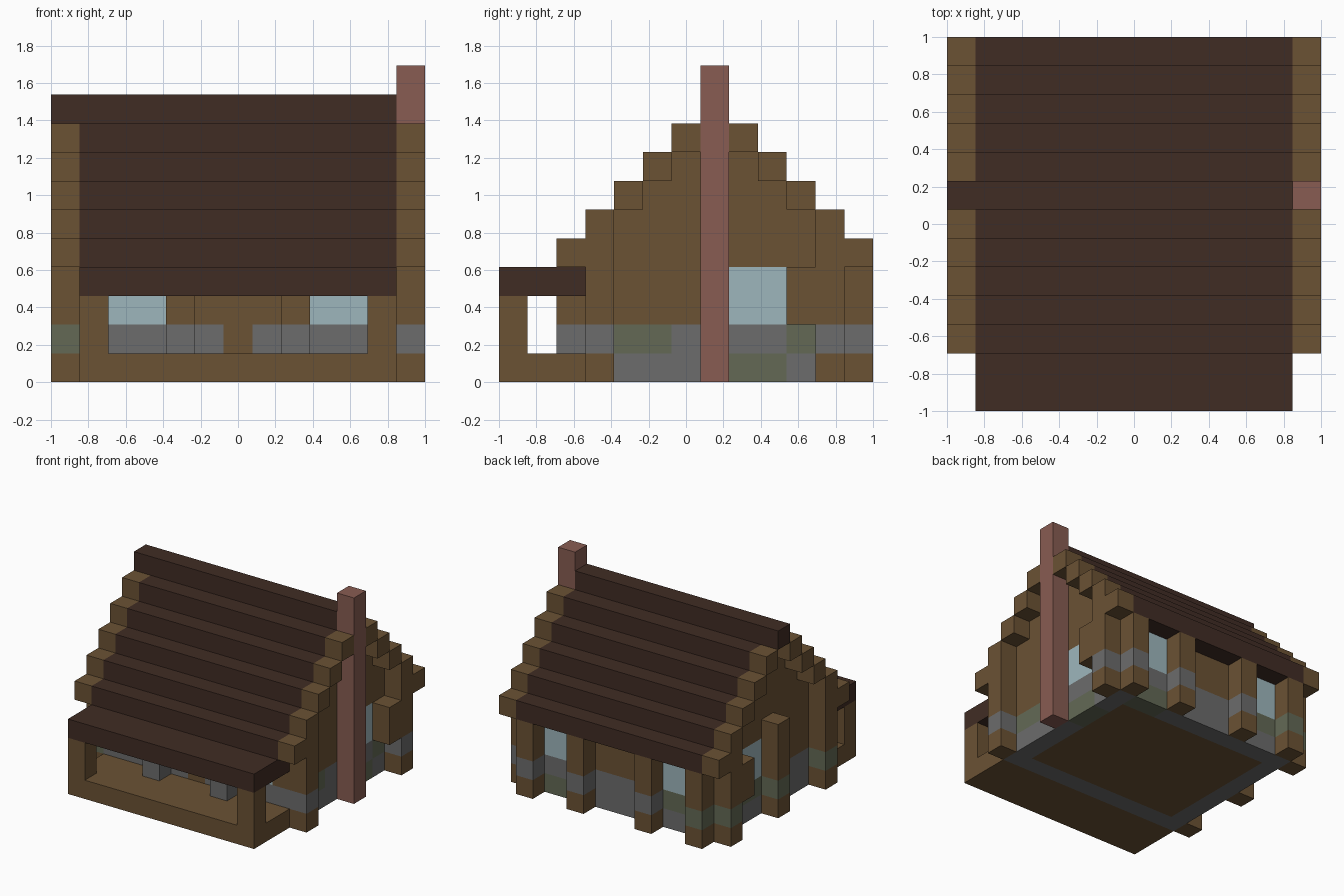
import bpy, bmesh
from mathutils import Vector

cube = bpy.data.objects.get("Cube")
if cube:
    bpy.data.objects.remove(cube)

U = 2 / 13  # one building block


def material(name, rgb):
    lin = [((c / 255 + 0.055) / 1.055) ** 2.4 for c in rgb] + [1]
    m = bpy.data.materials.new(name)
    m.use_nodes = True
    m.diffuse_color = lin
    m.node_tree.nodes["Principled BSDF"].inputs["Base Color"].default_value = lin
    return m


wood = material("oak wood", (107, 82, 52))
dark = material("dark roof wood", (64, 44, 36))
stone = material("grey stone", (108, 108, 108))
moss = material("mossy stone", (99, 105, 85))
glass = material("pale blue glass", (158, 182, 188))
brick = material("red brick", (136, 92, 82))


def box(name, x, y, z, mat, band=None):
    """Block spanning inclusive cell ranges; band colours its second course."""
    span = [(r, r) if isinstance(r, int) else r for r in (x, y, z)]
    off = Vector((-1, -1, 0))
    lo = off + Vector([s[0] for s in span]) * U
    hi = off + Vector([s[1] + 1 for s in span]) * U
    bm = bmesh.new()
    bmesh.ops.create_cube(bm, size=1)
    for v in bm.verts:
        v.co = [(lo[a] + hi[a]) / 2 + v.co[a] * (hi[a] - lo[a]) for a in range(3)]
    if band:
        for h in (U, 2 * U):
            bmesh.ops.bisect_plane(bm, geom=bm.verts[:] + bm.edges[:] + bm.faces[:],
                                   plane_co=(0, 0, h), plane_no=(0, 0, 1))
        for f in bm.faces:
            if abs(f.normal.z) < 0.5 and U < f.calc_center_median().z < 2 * U:
                f.material_index = 1
    me = bpy.data.meshes.new(name)
    bm.to_mesh(me)
    bm.free()
    me.materials.append(mat)
    if band:
        me.materials.append(band)
    ob = bpy.data.objects.new(name, me)
    bpy.context.collection.objects.link(ob)
    return ob


# Floor and front porch
box("floor", (2, 10), (4, 10), 0, wood)
box("porch_deck", (1, 11), (0, 2), 0, wood)
box("porch_roof", (1, 11), (0, 2), 3, dark)
for i in (1, 11):
    box("porch_column", i, 0, (1, 2), wood)

# Stepped roof with wooden gable trim
for k in range(4, 9):
    for j in (k - 2, 16 - k):
        box("roof_step", (1, 11), j, k, dark)
        for i in (0, 12):
            box("gable_trim", i, j, k, wood)
box("roof_ridge", (0, 11), 7, 9, dark)
box("chimney", 12, 7, (0, 10), brick)

# Side walls: stone base, window and stepped gable
for i in (1, 11):
    for k in range(2, 9):
        if k < 4:
            box("side_wall", i, (3, 7), k, wood)
            box("side_wall", i, (10, 11), k, wood)
        else:
            box("gable_wall", i, (k - 1, 15 - k), k, wood)
    box("side_window", i, (8, 9), (2, 3), glass)

# Right base
box("side_base", 11, (3, 7), 0, stone)
box("side_base_moss", 11, (8, 9), 0, moss)
box("side_base", 11, (10, 11), 0, stone)
box("side_base", 11, 3, 1, stone)
box("side_base_moss", 11, (4, 5), 1, moss)
box("side_base", 11, (6, 9), 1, stone)
box("side_base_moss", 11, (10, 11), 1, moss)

# Opposite base
box("side_base", 1, (3, 11), 0, stone)
box("side_base", 1, (3, 7), 1, stone)
box("side_base_moss", 1, (8, 11), 1, moss)

# Front and back walls
for j, side in ((3, "front"), (11, "back")):
    for x in ((2, 3), (9, 10)):
        box(side + "_window", x, j, (2, 3), glass)
    box(side + "_wall", (4, 8), j, (2, 3), wood)
    box(side + "_wall_top", (2, 10), j, 4, wood)
box("front_base", (2, 10), 3, 0, stone)
for x in ((2, 5), (7, 10)):
    box("front_base", x, 3, 1, stone)
box("door", 6, 3, 1, wood)
box("back_base", (2, 8), 11, 0, stone)
box("back_base_moss", (9, 10), 11, 0, moss)
box("back_base_moss", (2, 3), 11, 1, moss)
box("back_base", (4, 10), 11, 1, stone)

# Timber posts with a stone course
for i in (4, 8):
    box("front_post", i, 2, (1, 2), wood, stone)
for i in (1, 4, 8, 11):
    box("back_post", i, 12, (0, 3), wood, moss if i == 1 else stone)
for i, band in ((0, moss), (12, stone)):
    box("side_front_post", i, 3, (0, 4), wood, band)
    box("side_back_post", i, 11, (0, 4), wood, band)
    box("side_brace", i, 10, (2, 3), wood)
box("side_middle_post", 0, 7, (0, 4), wood, moss)
